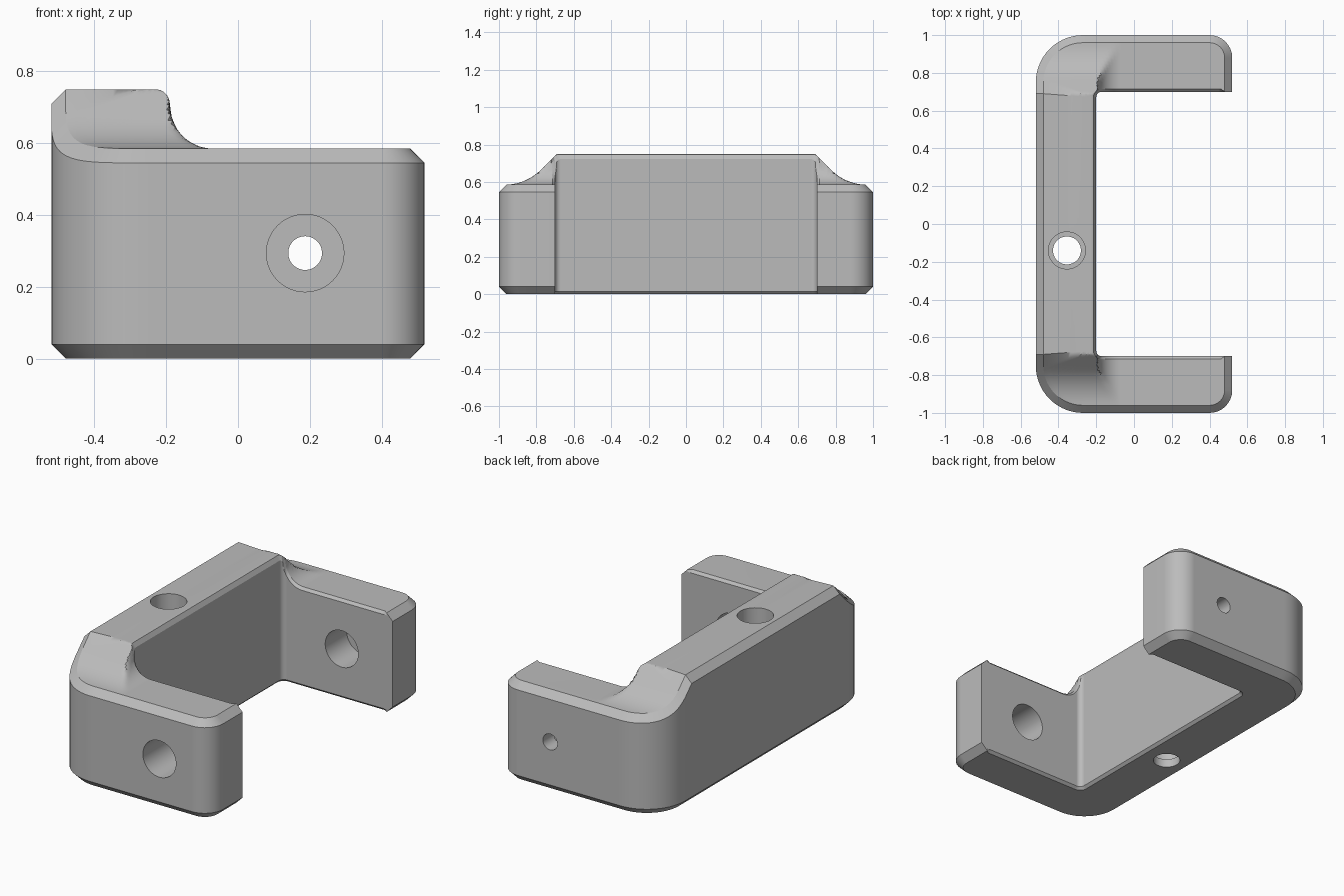
import bpy, bmesh
from math import sin, cos, pi, sqrt, radians
from mathutils import Vector

cube = bpy.data.objects.get("Cube")
if cube:
    bpy.data.objects.remove(cube, do_unlink=True)

ARM_Z, WALL_Z = 0.585, 0.75      # heights of the arms and of the raised wall
CHAMFER, EASE = 0.04, 0.015      # outer chamfer and small inner edge break

grey = bpy.data.materials.new("plain_grey")
grey.use_nodes = True
grey.diffuse_color = (0.5, 0.5, 0.5, 1)
grey.node_tree.nodes["Principled BSDF"].inputs["Base Color"].default_value = (0.5, 0.5, 0.5, 1)


def across(x):
    """Height over x: wall top, rounded edge, then a hollow fillet to the arm."""
    if x < -0.23:
        return WALL_Z
    if x < -0.19:
        return 0.71 + sqrt(max(0, 0.04 ** 2 - (x + 0.23) ** 2))
    if x < -0.07:
        return ARM_Z + 0.12 - sqrt(max(0, 0.12 ** 2 - (x + 0.07) ** 2))
    return ARM_Z


def along(y):
    """Height over y: wall top, slope, then a wide fillet to the arm."""
    r, end = 0.27, 0.967
    y = abs(y)
    if y > end:
        return ARM_Z
    if y > end - r * sin(pi / 4):
        return ARM_Z + r - sqrt(r * r - (y - end) ** 2)
    return min(WALL_Z, WALL_Z - (y - 0.69))


def top(p):
    return min(across(p.x), along(p.y))


# Stations along half of the U: outer point, outward normal, inner point, inner normal
def arc(cx, cy, r, a):
    n = Vector((cos(a), sin(a)))
    return Vector((cx, cy)) + n * r, n


WEST, NORTH, EAST = Vector((-1, 0)), Vector((0, 1)), Vector((1, 0))
stations = [(Vector((-0.52, 0.69)), WEST, Vector((-0.2, 0.67)), WEST)]
N = 14
for i in range(N + 1):                       # rounded outer corner
    a = pi - pi / 2 * i / N
    inner, n = arc(-0.17, 0.67, 0.03, a)
    stations.append((*arc(-0.27, 0.75, 0.25, a), inner, n))
for i in range(1, 11):                       # fillet down to the arm
    f = i / 10
    stations.append((Vector((-0.27 + 0.2 * f, 1)), NORTH,
                     Vector((-0.17 + 0.1 * f, 0.7)), NORTH))
for i in range(9):                           # rounded arm tip
    f = i / 8
    stations.append((*arc(0.4, 0.88, 0.12, pi / 2 * (1 - f)),
                     Vector((0.36 + 0.1 * f, 0.7)), NORTH))
stations.append((Vector((0.52, 0.7)), EAST, Vector((0.48, 0.7)), Vector((0, 0))))


def section(outer, n, inner, m):
    """Closed cross-section from the outer face over the top to the inner face."""
    rim, lip = outer - n * CHAMFER, inner + m * EASE
    pts = [(*rim, 0), (*outer, CHAMFER), (*outer, top(rim) - CHAMFER)]
    steps = 24
    for k in range(steps + 1):
        p = rim.lerp(lip, 1 - (1 - k / steps) ** 2)
        pts.append((*p, top(p)))
    return pts + [(*inner, top(inner) - EASE), (*inner, EASE), (*lip, 0)]


half = [section(*s) for s in stations]
rings = [[(x, -y, z) for x, y, z in ring] for ring in reversed(half)] + half

# Bracket body
bm = bmesh.new()
rows = [[bm.verts.new(p) for p in ring] for ring in rings]
count = len(rows[0])
for a, b in zip(rows, rows[1:]):
    for k in range(count):
        j = (k + 1) % count
        bm.faces.new((a[k], a[j], b[j], b[k]))
for row in (rows[0], rows[-1]):
    bm.faces.new(row)
bmesh.ops.remove_doubles(bm, verts=bm.verts, dist=0.0002)
bmesh.ops.recalc_face_normals(bm, faces=bm.faces)
mesh = bpy.data.meshes.new("bracket_body")
bm.to_mesh(mesh)
bm.free()
body = bpy.data.objects.new("bracket_body", mesh)
bpy.context.collection.objects.link(body)
mesh.materials.append(grey)
bpy.context.view_layer.objects.active = body


def drill(name, radius, start, end):
    """Cut a round hole between two points."""
    start, end = Vector(start), Vector(end)
    axis = end - start
    bpy.ops.mesh.primitive_cylinder_add(
        vertices=48, radius=radius, depth=axis.length, location=(start + end) / 2,
        rotation=axis.to_track_quat("Z", "Y").to_euler())
    cutter = bpy.context.object
    cutter.name = name
    cutter.hide_render = True
    cutter.data.materials.append(grey)
    bpy.context.view_layer.objects.active = body
    mod = body.modifiers.new(name, "BOOLEAN")
    mod.operation, mod.solver, mod.object = "DIFFERENCE", "EXACT", cutter
    bpy.ops.object.modifier_apply(modifier=name)
    bpy.data.objects.remove(cutter, do_unlink=True)


# Cross bolt holes and the stepped hole through the wall
X, Z = 0.187, 0.294
drill("front_bore", 0.108, (X, -1.1, Z), (X, -0.6, Z))
drill("back_bore", 0.108, (X, 0.6, Z), (X, 0.9, Z))
drill("back_pilot", 0.047, (X, 0.8, Z), (X, 1.1, Z))
drill("wall_bore", 0.098, (-0.355, -0.14, 0.05), (-0.355, -0.14, 0.9))
drill("wall_pilot", 0.074, (-0.355, -0.14, -0.1), (-0.355, -0.14, 0.2))

# Smooth shading with crisp chamfers
bpy.ops.object.select_all(action="DESELECT")
body.select_set(True)
bpy.context.view_layer.objects.active = body
bpy.ops.object.shade_smooth_by_angle(angle=radians(30))
weighted = body.modifiers.new("even_shading", "WEIGHTED_NORMAL")
weighted.keep_sharp = True
